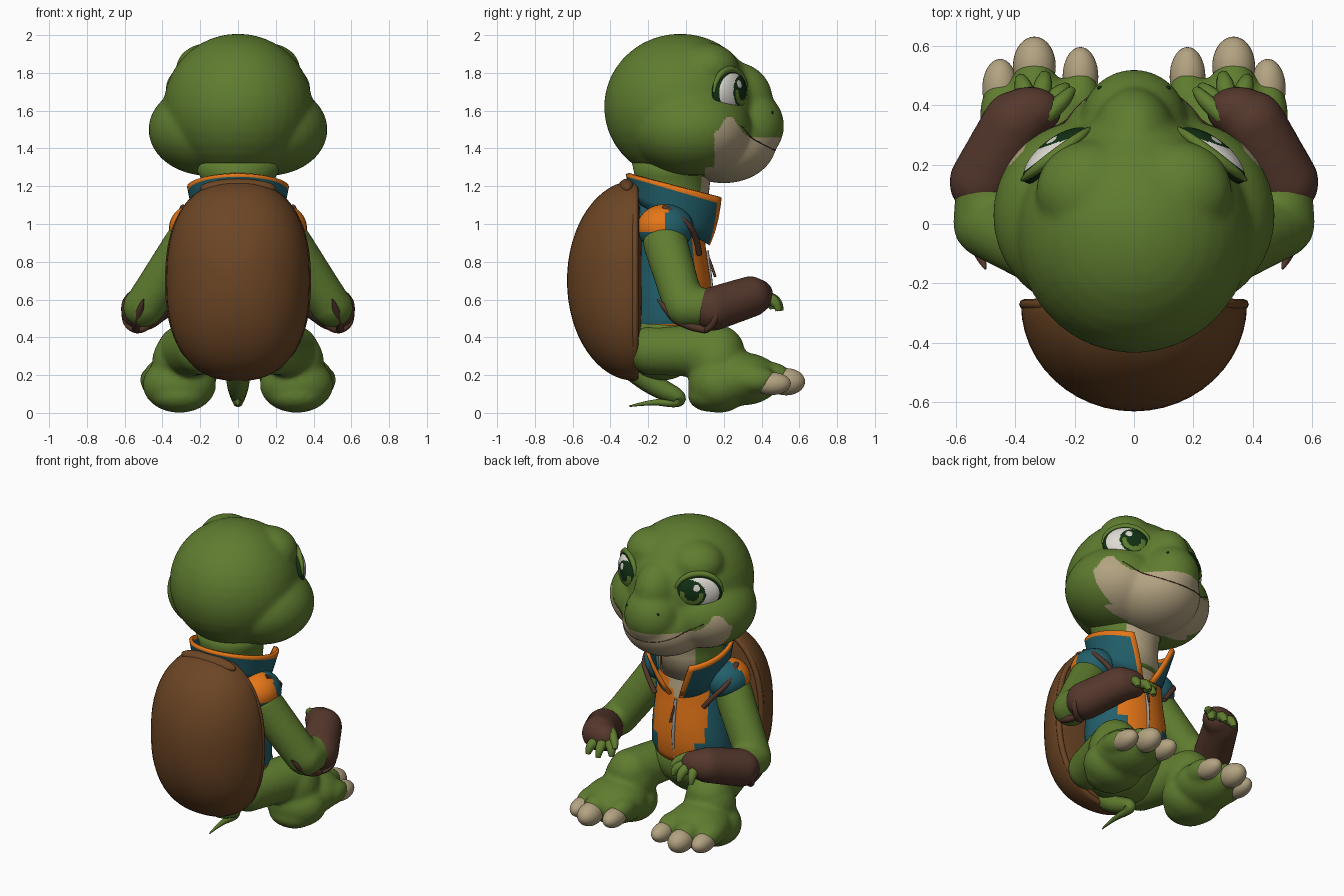
import bpy, bmesh
from math import sin, cos, pi, hypot, exp, radians
from mathutils import Vector, Matrix
from mathutils.bvhtree import BVHTree

if "Cube" in bpy.data.objects:
    bpy.data.objects.remove(bpy.data.objects["Cube"])

COLOURS = {
    "skin green": (.115, .203, .029), "shell brown": (.15, .06, .018),
    "teal cloth": (.016, .115, .145), "orange cloth": (.78, .18, .009),
    "cream": (.45, .365, .22), "leather": (.09, .039, .025),
    "dark green": (.006, .03, .007), "eye white": (.72, .7, .64),
    "zip metal": (.35, .35, .33)}
MATS = {}
for key, rgb in COLOURS.items():
    m = MATS[key] = bpy.data.materials.new(key)
    m.use_nodes = True
    m.diffuse_color = (*rgb, 1)
    m.node_tree.nodes["Principled BSDF"].inputs["Base Color"].default_value = (*rgb, 1)


def paint(obj, rule):
    """Colour every face by a rule on its centre, or the whole part by one key."""
    used = []
    obj.data.materials.clear()
    for p in obj.data.polygons:
        key = rule if isinstance(rule, str) else rule(p.center)
        if key not in used:
            used.append(key)
            obj.data.materials.append(MATS[key])
        p.material_index = used.index(key)
        p.use_smooth = True
    return obj


def add(name, data):
    obj = bpy.data.objects.new(name, data)
    bpy.context.collection.objects.link(obj)
    return obj


def bake(obj):
    """Replace an object by its evaluated mesh."""
    bpy.context.view_layer.update()
    mesh = bpy.data.meshes.new_from_object(obj.evaluated_get(bpy.context.evaluated_depsgraph_get()))
    name = obj.name
    bpy.data.objects.remove(obj)
    return add(name, mesh)


def from_bm(name, bm, rule):
    bmesh.ops.recalc_face_normals(bm, faces=bm.faces)
    mesh = bpy.data.meshes.new(name)
    bm.to_mesh(mesh)
    bm.free()
    return paint(add(name, mesh), rule)


def put_ball(bm, c, r, segs=36):
    bmesh.ops.create_uvsphere(bm, u_segments=segs, v_segments=segs // 2, radius=1,
                              matrix=Matrix.Translation(c) @ Matrix.Diagonal((*r, 1)))


def ball(name, c, r, rule):
    bm = bmesh.new()
    put_ball(bm, c, r)
    return from_bm(name, bm, rule)


def limb(a, b, ra, rb, n=8):
    """Balls strung between two points, for fusing."""
    a, b = Vector(a), Vector(b)
    return [(a.lerp(b, i / n), [ra + (rb - ra) * i / n] * 3) for i in range(n + 1)]


def fuse(name, balls, rule, voxel=.018, smooth=8):
    """Melt overlapping balls into one smooth skin."""
    bm = bmesh.new()
    for c, r in balls:
        put_ball(bm, c, r)
    obj = from_bm(name, bm, "skin green")
    mod = obj.modifiers.new("melt", "REMESH")
    mod.mode, mod.voxel_size = "VOXEL", voxel
    mod = obj.modifiers.new("soften", "SMOOTH")
    mod.factor, mod.iterations = .5, smooth
    return paint(bake(obj), rule)


def tube(name, pts, radii, rule):
    cu = bpy.data.curves.new(name, "CURVE")
    cu.dimensions, cu.bevel_depth, cu.bevel_resolution = "3D", 1, 2
    cu.use_fill_caps = True
    sp = cu.splines.new("NURBS")
    sp.points.add(len(pts) - 1)
    for i, (pt, p) in enumerate(zip(sp.points, pts)):
        pt.co = (*p, 1)
        pt.radius = radii[i] if isinstance(radii, list) else radii
    sp.use_endpoint_u, sp.order_u, sp.resolution_u = True, 3, 6
    return paint(bake(add(name, cu)), rule)


def loft(name, rings, rule, closed=True):
    bm = bmesh.new()
    rows = [[bm.verts.new(p) for p in ring] for ring in rings]
    n = len(rows[0])
    for a, b in zip(rows, rows[1:]):
        for i in range(n if closed else n - 1):
            j = (i + 1) % n
            bm.faces.new((a[i], a[j], b[j], b[i]))
    if closed:
        bm.faces.new(rows[0])
        bm.faces.new(rows[-1])
    return from_bm(name, bm, rule)


# Head: skull, jaw, snout, cheeks and brows, with a cream muzzle
balls = [((0, -.03, 1.62), (.395, .405, .388)), ((0, .2, 1.43), (.27, .28, .215)),
         ((0, .34, 1.52), (.18, .18, .19)), ((0, .25, 1.66), (.15, .21, .2))]
for s in (1, -1):
    balls += [((s * .16, .03, 1.5), (.315, .32, .245)), ((s * .15, .11, 1.82), (.18, .17, .14))]


def head_rule(c):
    lip = 1.46 + .11 * exp(-((c.y - .23) / .06) ** 2)
    return "cream" if c.y > .15 - .05 * (c.z < 1.3) and c.z < lip else "skin green"


head = fuse("head", balls, head_rule, .012, 22)
tree = BVHTree.FromPolygons([v.co for v in head.data.vertices],
                            [p.vertices[:] for p in head.data.polygons])


def on_head(origin, direction):
    return tree.ray_cast(origin + direction, -direction)[0]


# Smile line
smile = []
for i in range(-10, 11):
    a = radians(6 * i)
    smile.append(on_head(Vector((0, .1, 1.39 + .13 * (i / 10) ** 2)), Vector((sin(a), cos(a), 0))))
tube("smile_line", smile, .003, "leather")

# Eyes, eyelids and nostrils
EW, EH, ED = .135, .112, .06
UP = Vector((0, 0, 1))
for s, side in ((1, "left"), (-1, "right")):
    n, inner = Vector((s * .6, .8, 0)), Vector((-s * .8, .6, 0))
    mid = on_head(Vector((s * .26, .235, 1.695)), n) - n * .024
    for part, grow, depth in (("eye_rim", 1.06, .8), ("eye", 1, 1)):
        bm = bmesh.new()
        bmesh.ops.create_uvsphere(bm, u_segments=64, v_segments=48, radius=1)
        for v in bm.verts:
            x, y, z = v.co
            v.co = mid + inner * x * EW * grow + UP * y * EH * grow + n * z * ED * depth

        def eye_rule(c):
            u, w = (c - mid).dot(inner) - .045, c.z - mid.z - .005
            r = hypot(u, w)
            if r > .085 or hypot(u + .03, w - .04) < .02:
                return "eye white"
            return "skin green" if .045 < r < .072 and w < .01 else "dark green"
        from_bm(side + "_" + part, bm, eye_rule if part == "eye" else "dark green")
    lid = [mid + inner * cos(a) * EW * 1.07 + UP * sin(a) * EH * 1.1 + n * .006
           for a in (radians(d) for d in range(0, 181, 15))]
    tube(side + "_eyelid", lid, [.006 + .014 * sin(pi * i / 12) for i in range(13)], "skin green")
    nose = on_head(Vector((s * .065, .3, 1.59)), Vector((s * .3, .95, 0)))
    ball(side + "_nostril", nose, (.01, .006, .008), "dark green")


def oval(z, cy, rx, ry, n=72):
    return [(rx * sin(2 * pi * i / n), cy + ry * cos(2 * pi * i / n), z) for i in range(n)]


# Neck
loft("neck", [oval(1.0, -.07, .2, .19), oval(1.15, -.07, .19, .19), oval(1.25, -.07, .2, .2),
              oval(1.34, -.05, .25, .24)],
     lambda c: "cream" if c.y > 0 and abs(c.x) < .12 else "skin green")


# Vest: orange front, teal sides, open neck
def vest_rule(c):
    if c.y > 0 and c.z > .87 and abs(c.x) < (c.z - .85) * .6:
        return "cream"
    if c.z < .48 or (c.y > 0 and abs(c.x) < (.14 if c.z < .6 else .19)):
        return "orange cloth"
    return "teal cloth"


profile = [(.44, -.09, .25, .2), (.47, -.09, .26, .21), (.5, -.08, .27, .21), (.6, -.08, .27, .215),
           (.7, -.08, .26, .21), (.8, -.085, .25, .2), (.87, -.09, .25, .195), (.92, -.09, .25, .19),
           (.97, -.1, .255, .185), (1.04, -.1, .25, .18), (1.13, -.09, .21, .17)]
loft("vest", [oval(*p) for p in profile], vest_rule)

# Tall flared collar, open at the front, with orange edging
rows, cols = [], 40
for k in (0, .3, .6, .88, 1):
    gap = radians(8 + 27 * k)
    ring = []
    for i in range(cols + 1):
        a = gap + (2 * pi - 2 * gap) * i / cols
        y = -.08 + .04 * k + (.2 + .07 * k) * cos(a)
        low, high = 1.13 - .6 * (y + .28), 1.27 - .255 * (y + .32)
        ring.append((-(.22 + .04 * k) * sin(a), y, low + (high - low) * k))
    rows.append(ring)
collar = loft("collar", rows, "teal cloth", closed=False)
collar.data.materials.append(MATS["orange cloth"])
for i, p in enumerate(collar.data.polygons):
    p.material_index = int(i >= 3 * cols or i % cols in (0, cols - 1))
mod = collar.modifiers.new("thickness", "SOLIDIFY")
mod.thickness, mod.offset = .02, 0

# Zip and its pull
tube("zip", [(0, .112, .46), (0, .137, .6), (0, .132, .7), (0, .11, .86)], .01, "zip metal")
tube("zip_pull", [(0, .11, .84), (0, .13, .8), (.01, .155, .72)], .007, "leather")


# Shell: domed back, flat against the body
def shell_point(co):
    x, y, z = co
    f = hypot(x, z) / max((abs(x) ** 2.4 + abs(z) ** 2.4) ** (1 / 2.4), 1e-6)
    return Vector((x * f * .38, -.27 + y * (.36 if y < 0 else .04), .7 + z * f * .53))


bm = bmesh.new()
bmesh.ops.create_uvsphere(bm, u_segments=48, v_segments=32, radius=1)
for v in bm.verts:
    v.co = shell_point(v.co)
from_bm("shell", bm, "shell brown")
tube("shell_rim", [shell_point((.97 * sin(a), 0, .97 * cos(a)))
                   for a in (2 * pi * i / 40 for i in range(41))], .018, "shell brown")
ball("shell_neck_lip", (0, -.31, 1.19), (.2, .05, .05), "shell brown")

# Hips and tail
fuse("hips", [((0, -.1, .4), (.28, .22, .19)), ((0, -.13, .3), (.22, .18, .13))], "skin green", .025)
tube("tail", [(0, -.28, .24), (0, -.17, .14), (0, -.02, .08), (0, -.06, .05), (0, -.18, .06), (0, -.3, .035)],
     [.07, .06, .04, .025, .015, .004], "skin green")

for s, side in ((1, "left_"), (-1, "right_")):
    def at(x, y, z):
        return Vector((s * x, y, z))

    # Leg and foot with three toes
    toes = [(.18, .495, .17, .06), (.335, .53, .165, .072), (.45, .455, .155, .06)]
    balls = limb(at(.2, -.18, .33), at(.29, .17, .325), .13, .14)
    balls += [(at(.295, .165, .27), (.16, .155, .17)), (at(.31, .175, .15), (.195, .165, .15)),
              (at(.31, .13, .09), (.15, .12, .085)), (at(.31, .3, .18), (.195, .2, .14))]
    balls += [(at(x, y - .09, z + .02), (r * 1.15, .12, r * 1.2)) for x, y, z, r in toes]
    fuse(side + "leg", balls, "skin green", .015)
    for i, (x, y, z, r) in enumerate(toes):
        ball(f"{side}toenail_{i + 1}", at(x, y, z), (r, .1, r), "cream")

    # Arm
    fuse(side + "arm", limb(at(.27, -.11, .9), at(.49, -.01, .57), .12, .11)
         + limb(at(.5, .0, .56), at(.5, .14, .56), .11, .1), "skin green")

    # Short sleeve and strap
    ball(side + "sleeve", at(.23, -.11, .98), (.135, .15, .125),
         lambda c: "orange cloth" if c.y < -.1 and c.z > .96 or c.z < .89 else "teal cloth")
    tube(side + "strap", [at(.29, -.12, 1.09), at(.33, -.0, 1.02), at(.24, .06, .92), at(.18, .07, .84)],
         .016, "leather")

    # Leather glove with cuff edge, elbow strap and fingers
    fuse(side + "glove", limb(at(.505, .14, .55), at(.4, .34, .615), .118, .11)
         + [(at(.35, .38, .62), (.11, .085, .09))], "leather")
    cuff = [at(.515, .11, .54) + at(.8, .5, 0) * .105 * cos(a) + at(-.15, .1, .95) * .108 * sin(a)
            for a in (2 * pi * i / 16 for i in range(17))]
    tube(side + "cuff", cuff, .018, "leather")
    tube(side + "elbow_strap", [at(.5, -.15, .6), at(.52, -.1, .54), at(.54, .0, .46), at(.54, .1, .44)],
         [.004, .025, .025, .02], "leather")
    for i, (x, y, z) in enumerate(((.23, .46, .55), (.3, .5, .54), (.38, .49, .54))):
        tube(f"{side}finger_{i + 1}", [at(x * .4 + .2, .4, .61), at(x, y - .01, .61), at(x, y, z)],
             [.035, .035, .016], "skin green")
    tube(side + "thumb", [at(.3, .36, .66), at(.23, .42, .65), at(.21, .45, .6)], [.03, .03, .015], "skin green")
